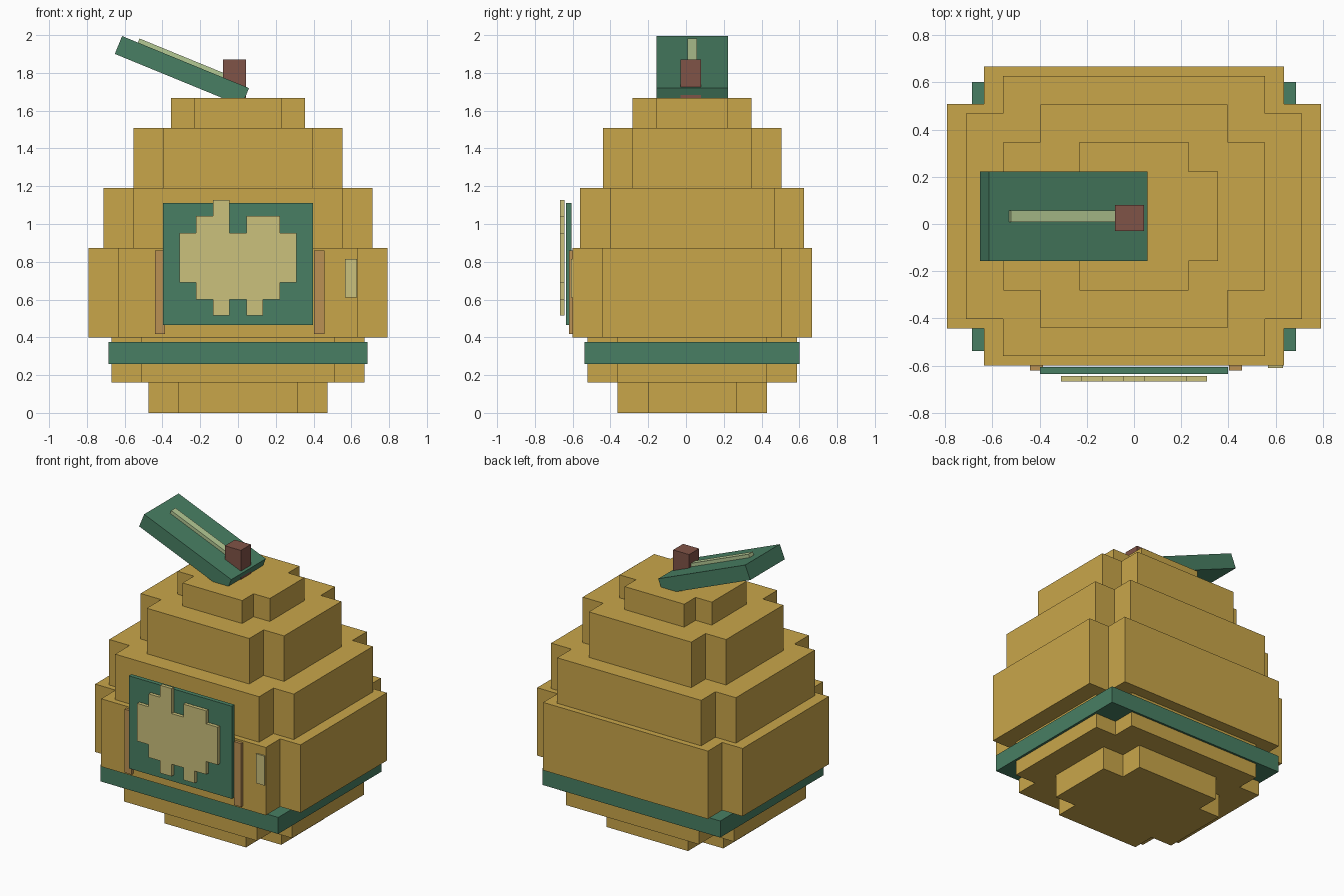
import bpy, bmesh, math
from mathutils import Matrix, Vector

cube = bpy.data.objects.get("Cube")
if cube:
    bpy.data.objects.remove(cube, do_unlink=True)


def material(name, rgb):
    lin = [((c / 255 + 0.055) / 1.055) ** 2.4 for c in rgb] + [1.0]
    m = bpy.data.materials.new(name)
    m.use_nodes = True
    m.diffuse_color = lin
    m.node_tree.nodes["Principled BSDF"].inputs["Base Color"].default_value = lin
    return m


GOLD = material("golden_yellow", (201, 166, 74))
GREEN = material("leaf_green", (72, 127, 99))
CREAM = material("pale_cream", (203, 193, 124))
TAN = material("tan_brown", (187, 145, 84))
BROWN = material("stem_brown", (128, 83, 71))
PALE_GREEN = material("pale_green", (180, 200, 148))


def prism(name, points, direction, mat):
    """Extrude a closed outline of 3D points along a direction."""
    bm = bmesh.new()
    face = bm.faces.new([bm.verts.new(p) for p in points])
    ext = bmesh.ops.extrude_face_region(bm, geom=[face])
    top = [g for g in ext["geom"] if isinstance(g, bmesh.types.BMVert)]
    bmesh.ops.translate(bm, verts=top, vec=Vector(direction))
    bmesh.ops.recalc_face_normals(bm, faces=bm.faces[:])
    return finish(name, bm, mat)


def box(name, lo, hi, mat, matrix=Matrix()):
    """Box between two corners, optionally placed by a matrix."""
    lo, hi = Vector(lo), Vector(hi)
    bm = bmesh.new()
    bmesh.ops.create_cube(bm, size=1)
    bmesh.ops.scale(bm, vec=hi - lo, verts=bm.verts[:])
    bmesh.ops.translate(bm, vec=(lo + hi) / 2, verts=bm.verts[:])
    obj = finish(name, bm, mat)
    obj.matrix_world = matrix
    return obj


def finish(name, bm, mat):
    mesh = bpy.data.meshes.new(name)
    bm.to_mesh(mesh)
    bm.free()
    mesh.materials.append(mat)
    obj = bpy.data.objects.new(name, mesh)
    bpy.context.collection.objects.link(obj)
    return obj


# Stepped body: notched-corner tiers (x outer, x inner, y outer, y inner, z low, z high)
CY = 0.033
tiers = {
    "base_tier": (0.475, 0.315, 0.395, 0.235, 0.0, 0.16),
    "lower_tier": (0.67, 0.512, 0.555, 0.395, 0.16, 0.40),
    "main_tier": (0.792, 0.635, 0.633, 0.475, 0.40, 0.873),
    "upper_tier": (0.712, 0.555, 0.593, 0.435, 0.873, 1.19),
    "shoulder_tier": (0.553, 0.395, 0.473, 0.315, 1.19, 1.507),
    "crown_tier": (0.355, 0.23, 0.315, 0.19, 1.507, 1.667),
}
for name, (xo, xi, yo, yi, z0, z1) in tiers.items():
    quarter = [(xo, yi), (xi, yi), (xi, yo)]
    half = quarter + [(-x, y) for x, y in reversed(quarter)]
    outline = half + [(-x, -y) for x, y in half]
    prism(name, [(x, y + CY, z0) for x, y in outline], (0, 0, z1 - z0), GOLD)

# Band around the lower body
box("green_band", (-0.686, -0.537, 0.26), (0.686, 0.602, 0.375), GREEN)

# Front door panel, side posts and small window
box("door_panel", (-0.397, -0.635, 0.465), (0.397, -0.605, 1.11), GREEN)
for side, x in (("right", -0.413), ("left", 0.43)):
    box(side + "_door_post", (x - 0.027, -0.62, 0.418), (x + 0.027, -0.59, 0.86), TAN)
box("small_window", (0.567, -0.61, 0.61), (0.63, -0.59, 0.815), CREAM)

# Stepped emblem on the panel, outlined from columns (low z, high z)
edges = [-0.31, -0.222, -0.133, -0.045, 0.045, 0.133, 0.222, 0.31]
spans = [(0.69, 0.953), (0.60, 1.043), (0.515, 1.127), (0.60, 0.953),
         (0.515, 1.043), (0.60, 1.043), (0.69, 0.953)]
upper, lower = [], []
for i, (z0, z1) in enumerate(spans):
    for x in edges[i:i + 2]:
        upper.append((x, -0.643, z1))
        lower.append((x, -0.643, z0))
path = upper + lower[::-1]
path = [p for i, p in enumerate(path) if p != path[i - 1]]
prism("door_emblem", path, (0, -0.024, 0), CREAM)

# Stem and tilted leaf with its rib
box("stem", (-0.08, -0.03, 1.65), (0.043, 0.08, 1.87), BROWN)
tilt = Matrix.Translation((-0.297, CY, 1.81)) @ Matrix.Rotation(math.radians(22.3), 4, "Y")
box("leaf", (-0.363, -0.19, -0.051), (0.363, 0.19, 0.051), GREEN, tilt)
box("leaf_rib", (-0.273, -0.024, 0.04), (0.24, 0.024, 0.074), PALE_GREEN, tilt)
